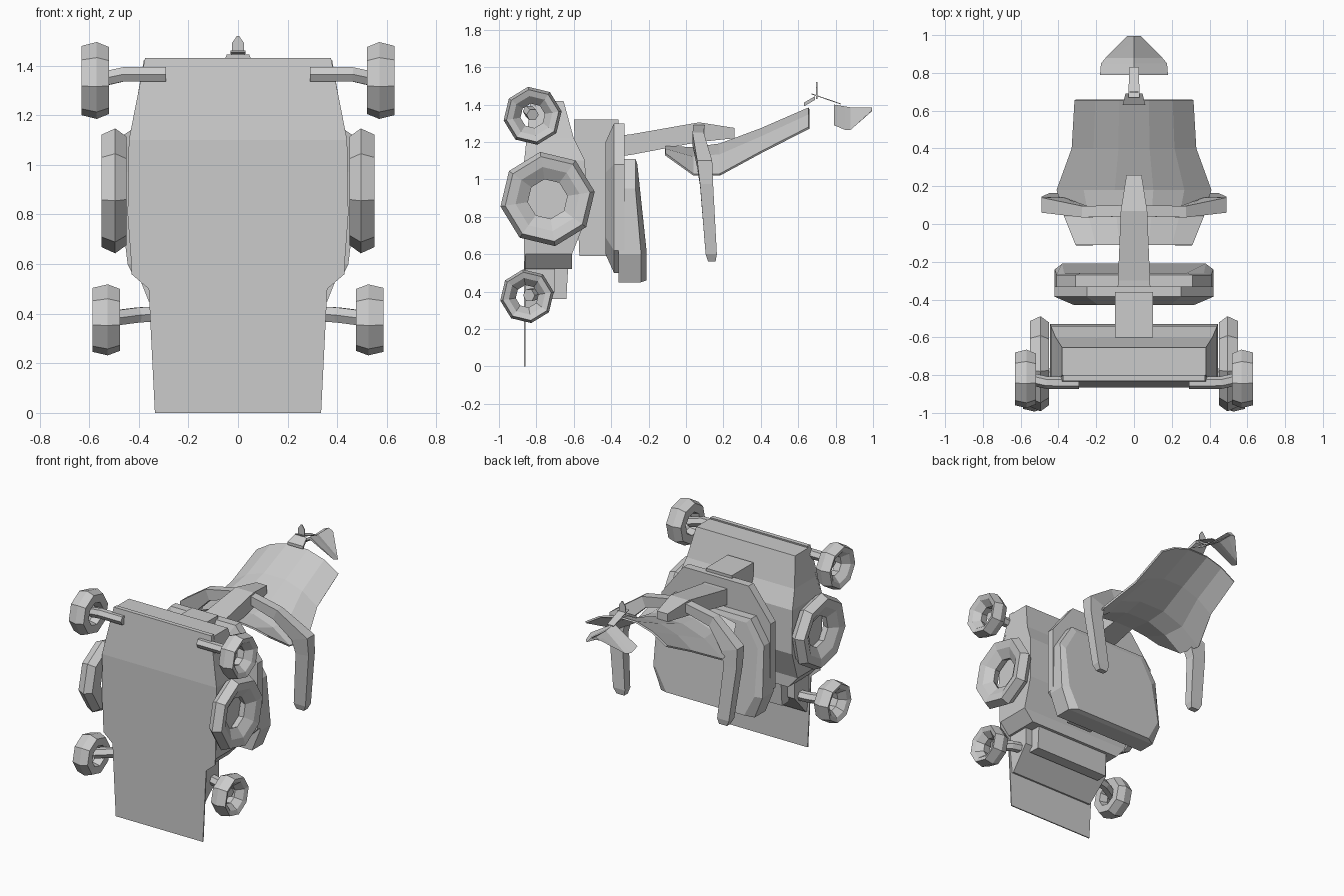
import bpy, bmesh, math
from mathutils import Vector

if "Cube" in bpy.data.objects:
    bpy.data.objects.remove(bpy.data.objects["Cube"])

grey = bpy.data.materials.new("light_grey")
grey.use_nodes = True
colour = (0.6, 0.6, 0.6, 1)
grey.diffuse_color = colour
grey.node_tree.nodes["Principled BSDF"].inputs["Base Color"].default_value = colour


def finish(name, bm):
    """Turn a bmesh into a named grey object."""
    mesh = bpy.data.meshes.new(name)
    bm.to_mesh(mesh)
    bm.free()
    mesh.materials.append(grey)
    ob = bpy.data.objects.new(name, mesh)
    bpy.context.collection.objects.link(ob)
    return ob


def loft(name, rings, closed=False):
    """Skin a list of equal-length point rings; cap the ends unless closed."""
    bm = bmesh.new()
    rows = [[bm.verts.new(p) for p in ring] for ring in rings]
    n = len(rows[0])
    pairs = list(zip(rows, rows[1:])) + ([(rows[-1], rows[0])] if closed else [])
    for a, b in pairs:
        for i in range(n):
            j = (i + 1) % n
            bm.faces.new((a[i], a[j], b[j], b[i]))
    if not closed:
        bm.faces.new(rows[0][::-1])
        bm.faces.new(rows[-1])
    bmesh.ops.recalc_face_normals(bm, faces=bm.faces)
    return finish(name, bm)


def box_ring(w, y0, y1, z):
    """Horizontal rectangle of half width w."""
    return [(-w, y0, z), (w, y0, z), (w, y1, z), (-w, y1, z)]


def bar(name, sections):
    """Bar along y from (y, half width, bottom, top) sections."""
    return loft(name, [[(-w, y, b), (w, y, b), (w, y, t), (-w, y, t)]
                       for y, w, b, t in sections])


def outline(half, y, scale=1, zc=0.9):
    """Symmetric outline in x and z from its right half."""
    pts = half + [(-x, z) for x, z in reversed(half)]
    return [(x * scale, y, zc + (z - zc) * scale) for x, z in pts]


def tube(name, path, radius, sides=6):
    """Straight-sectioned tube along a path."""
    path = [Vector(p) for p in path]
    rings = []
    for i, p in enumerate(path):
        d = path[min(i + 1, len(path) - 1)] - path[max(i - 1, 0)]
        q = d.to_track_quat('Z', 'Y')
        rings.append([p + q @ Vector((radius * math.cos(k * math.tau / sides),
                                      radius * math.sin(k * math.tau / sides), 0))
                      for k in range(sides)])
    return loft(name, rings)


def wheel(name, side, x0, x1, y, z, r):
    """Faceted open ring with a deeply dished outer face."""
    w = x1 - x0
    section = [(x0, .5), (x0, .87), (x0 + w * .45, 1), (x1, .9),
               (x1 - w * .1, .68), (x1 - w * .5, .42)]
    rings = []
    for k in range(8):
        a = (k + .2) * math.tau / 8
        rings.append([(side * x, y + r * s * math.cos(a), z + r * s * math.sin(a))
                      for x, s in section])
    return loft(name, rings, closed=True)


# Main body, lower body wedge and the long front plate
loft("body", [box_ring(.36, -.86, -.61, .52), box_ring(.43, -.86, -.61, .6),
              box_ring(.445, -.86, -.53, .8), box_ring(.44, -.86, -.54, 1.1),
              box_ring(.415, -.845, -.6, 1.22), box_ring(.38, -.8, -.655, 1.42)])
loft("lower_body", [box_ring(.33, -.86, -.845, .25), box_ring(.345, -.86, -.7, .4),
                    box_ring(.345, -.86, -.7, .53)])
loft("front_plate", [box_ring(.335, -.865, -.857, 0), box_ring(.36, -.865, -.857, .5),
                     box_ring(.43, -.865, -.857, .56), box_ring(.44, -.865, -.857, 1.1),
                     box_ring(.375, -.83, -.8, 1.43)])
loft("rear_box", [box_ring(.29, -.72, -.64, .36), box_ring(.29, -.72, -.63, .53)])

# Rear pack: connector, wide slab, bulging back layer
loft("connector", [box_ring(.1, -.57, -.4, .59), box_ring(.1, -.6, -.36, 1.32)])
slab = [(.3, .5), (.42, .62), (.42, 1.08), (.25, 1.3)]
loft("rear_slab", [outline(slab, -.43, .75), outline(slab, -.385), outline(slab, -.33)])
bulge = [(.36, .45), (.42, .6), (.41, .95), (.31, 1.11)]
lower = [(.3, .46), (.38, .61), (.37, .92), (.28, 1.08)]
loft("rear_bulge", [outline(bulge, -.36),
                    [(x, -.27 if z > .7 else -.24, z) for x, y, z in outline(bulge, 0)],
                    [(x, -.26 if z > .7 else y, z) for x, y, z in outline(lower, -.21)]])

# Boom joining the pack to the canopy
bar("boom", [(-.42, .09, 1.12, 1.23), (-.3, .085, 1.13, 1.24),
             (.07, .07, 1.2, 1.305), (.26, .04, 1.22, 1.275)])

# Arched canopy: outer surface rows with drooping edges, thickened
rows = [(-.11, .31, 1.18, 1.14), (.04, .37, 1.18, 1.03), (.18, .41, 1.2, 1.03),
        (.4, .33, 1.28, 1.15), (.655, .315, 1.39, 1.28)]
steps = [-1, -.65, -.25, .25, .65, 1]
bm = bmesh.new()
grid = [[bm.verts.new((w * s, y, top - (top - low) * abs(s) ** 2.2)) for s in steps]
        for y, w, top, low in rows]
for a, b in zip(grid, grid[1:]):
    for i in range(len(steps) - 1):
        bm.faces.new((a[i], a[i + 1], b[i + 1], b[i]))
canopy = finish("canopy", bm)
canopy.modifiers.new("thickness", 'SOLIDIFY').thickness = .012

# Tail: bracket, strip, flat mast and drooping swept fin
bar("tail_bracket", [(.63, .06, 1.39, 1.41), (.69, .045, 1.425, 1.445)])
bar("tail_strip", [(.67, .03, 1.455, 1.46), (.83, .025, 1.4, 1.405)])
loft("tail_mast", [box_ring(.025, .696, .702, 1.43), box_ring(.025, .696, .702, 1.49),
                   box_ring(.004, .696, .702, 1.52)])
loft("tail_fin", [[(-w, y, low), (0, y, top), (w, y, low), (0, y, top - .02)]
                  for y, w, low, top in ((.79, .18, 1.29, 1.4), (.85, .175, 1.265, 1.39),
                                         (.88, .15, 1.265, 1.385), (.995, .035, 1.37, 1.385))])

for side, label in ((1, "left"), (-1, "right")):
    # Arm: bar out from the boom, bent down into a flat tapering leg
    # Sections: centre, half width in x, rise across the section, half depth in y
    sections = [((.05, .07, 1.265), 0, .03, .03), ((.26, .065, 1.215), .015, .035, .03),
                ((.43, .1, 1.08), .06, .02, .04), ((.44, .11, .97), .05, .005, .035),
                ((.4, .135, .6), .045, 0, .03), ((.395, .138, .56), .03, 0, .02)]
    rings = [[(side * (x + sx * dx), y + sy * dy, z + sx * dz)
              for sx, sy in ((-1, -1), (1, -1), (1, 1), (-1, 1))]
             for (x, y, z), dx, dz, dy in sections]
    loft(label + "_arm", rings)

    # Wheels and their struts
    wheel(label + "_upper_wheel", side, .52, .63, -.82, 1.34, .157)
    wheel(label + "_main_wheel", side, .45, .55, -.74, .895, .255)
    wheel(label + "_lower_wheel", side, .475, .587, -.85, .375, .145)
    tube(label + "_upper_strut", [(side * .29, -.84, 1.365), (side * .46, -.84, 1.365),
                                  (side * .55, -.82, 1.345)], .033)
    tube(label + "_lower_strut", [(side * .3, -.76, .4), (side * .4, -.78, .395),
                                  (side * .52, -.84, .38)], .035)
